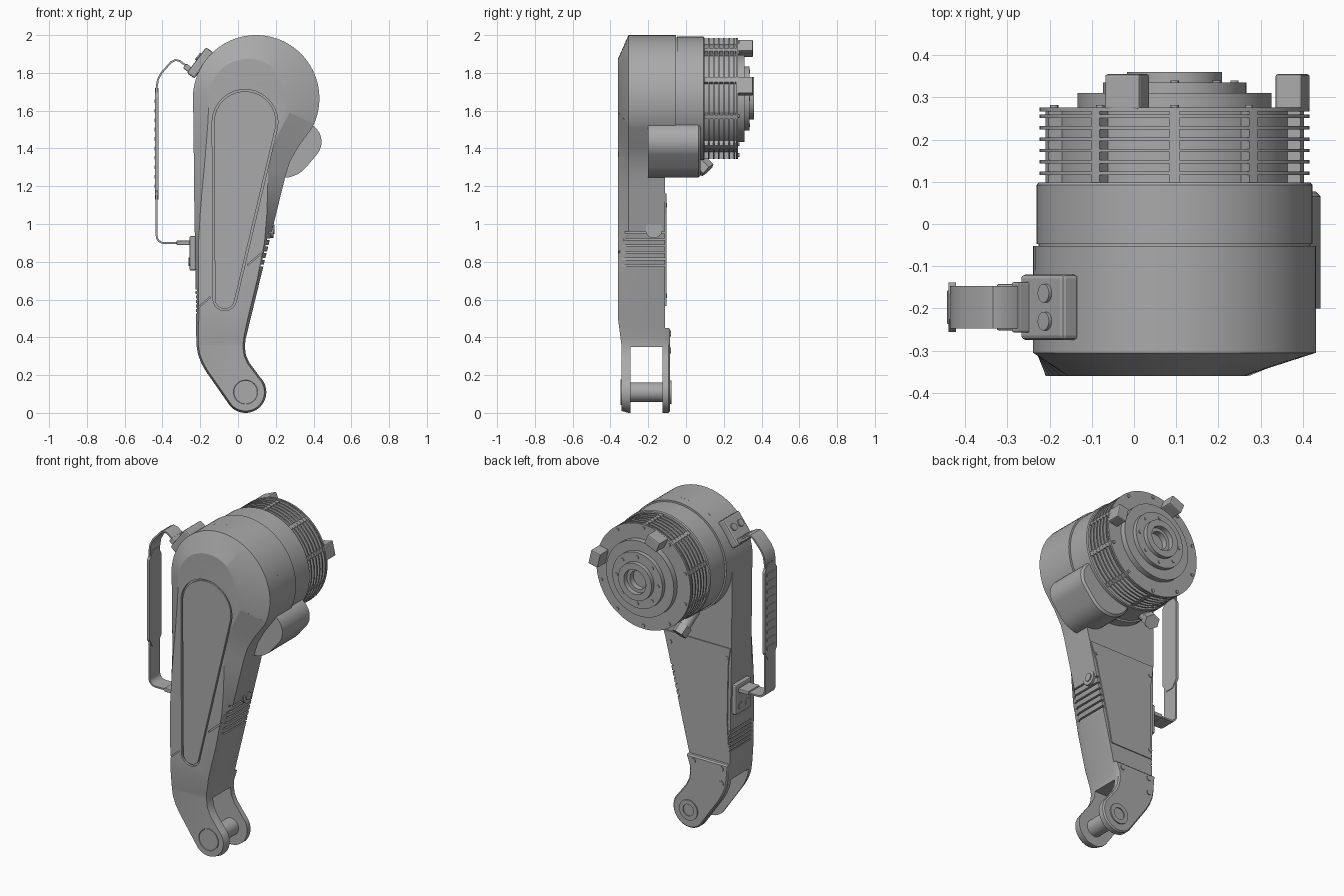
import bpy, bmesh, math
from math import sin, cos, radians, pi
from mathutils import Matrix, Vector

if "Cube" in bpy.data.objects:
    bpy.data.objects.remove(bpy.data.objects["Cube"], do_unlink=True)

grey = bpy.data.materials.new("plain_grey")
grey.use_nodes = True
grey.diffuse_color = (0.4, 0.4, 0.4, 1)
grey.node_tree.nodes["Principled BSDF"].inputs["Base Color"].default_value = (0.4, 0.4, 0.4, 1)


# ---------- helpers ----------
def make(name, bm):
    bmesh.ops.recalc_face_normals(bm, faces=bm.faces)
    me = bpy.data.meshes.new(name)
    bm.to_mesh(me)
    bm.free()
    me.materials.append(grey)
    ob = bpy.data.objects.new(name, me)
    bpy.context.scene.collection.objects.link(ob)
    return ob


def activate(ob):
    bpy.ops.object.select_all(action='DESELECT')
    ob.select_set(True)
    bpy.context.view_layer.objects.active = ob


def smooth(ob, angle=30):
    activate(ob)
    bpy.ops.object.shade_smooth_by_angle(angle=radians(angle))
    return ob


def loft(name, rings):
    """Skin closed rings of 3D points and cap both ends."""
    bm = bmesh.new()
    loops = [[bm.verts.new(p) for p in ring] for ring in rings]
    n = len(loops[0])
    for a, b in zip(loops, loops[1:]):
        for i in range(n):
            j = (i + 1) % n
            bm.faces.new((a[i], a[j], b[j], b[i]))
    bm.faces.new(loops[0])
    bm.faces.new(loops[-1])
    return make(name, bm)


def at_y(pts, y):
    return [(x, y, z) for x, z in pts]


def prism(name, pts, y0, y1):
    return loft(name, [at_y(pts, y0), at_y(pts, y1)])


def arc(cx, cz, r, a0, a1, n):
    steps = [radians(a0 + (a1 - a0) * i / n) for i in range(n + 1)]
    return [(cx + r * cos(a), cz + r * sin(a)) for a in steps]


def turned(name, cx, cz, profile, n=72):
    """Solid turned about an axis along y, from (y, radius) steps."""
    return smooth(loft(name, [at_y(arc(cx, cz, r, 0, 360, n)[:-1], y) for y, r in profile]))


def teardrop(c1, r1, c2, r2, n=24):
    dx, dz = c1[0] - c2[0], c1[1] - c2[1]
    phi = math.degrees(math.atan2(dz, dx))
    th = math.degrees(math.acos((r2 - r1) / math.hypot(dx, dz)))
    return arc(*c1, r1, phi - th, phi + th, n) + arc(*c2, r2, phi + th, phi - th + 360, n)


def inset(pts, dist):
    out = []
    for i, (x, z) in enumerate(pts):
        a, b = pts[i - 1], pts[(i + 1) % len(pts)]
        t = Vector((b[0] - a[0], b[1] - a[1])).normalized()
        d = dist(z, t.y)
        out.append((x - t.y * d, z + t.x * d))
    return out


def box(name, loc, size, tilt=0, bevel=0):
    bm = bmesh.new()
    m = Matrix.Translation(loc) @ Matrix.Rotation(radians(-tilt), 4, 'Y') @ Matrix.Diagonal((*size, 1))
    bmesh.ops.create_cube(bm, size=1, matrix=m)
    if bevel:
        bmesh.ops.bevel(bm, geom=bm.edges[:], offset=bevel, segments=2, affect='EDGES', profile=0.5)
    return make(name, bm)


def rod(name, p0, p1, r, n=24):
    p0, p1 = Vector(p0), Vector(p1)
    d = p1 - p0
    bm = bmesh.new()
    m = Matrix.Translation((p0 + p1) / 2) @ d.to_track_quat('Z', 'Y').to_matrix().to_4x4()
    bmesh.ops.create_cone(bm, cap_ends=True, segments=n, radius1=r, radius2=r, depth=d.length, matrix=m)
    return smooth(make(name, bm))


def cut(ob, cutter):
    activate(ob)
    mod = ob.modifiers.new("cut", 'BOOLEAN')
    mod.operation, mod.solver, mod.object = 'DIFFERENCE', 'EXACT', cutter
    bpy.ops.object.modifier_apply(modifier=mod.name)
    bpy.data.objects.remove(cutter, do_unlink=True)


def edge_x(z):
    return 0.045 + (z - 0.41) * 0.244


def ramp(z, a, b):
    t = min(max((z - a) / (b - a), 0), 1)
    return t * t * (3 - 2 * t)


# ---------- arm shell ----------
PX, PZ = 0.04, 0.11       # lower pivot
MX, MZ = 0.096, 1.665     # motor axis
levels = [0.45, 0.55, 0.7, 0.9, 1.05, 1.18]
outline = arc(PX, PZ, 0.11, 222, 405, 24)
outline += [(0.09, 0.225), (0.06, 0.265), (0.042, 0.305), (0.036, 0.35), (0.04, 0.39)]
outline += [(edge_x(z), z) for z in levels]
outline += [(0.25, 1.25), (0.275, 1.33), (0.32, 1.41)]
outline += arc(MX, MZ, 0.335, -28, 178, 48)
outline += [(-0.236, 1.55), (-0.234, 1.35)] + [(-0.222 - 0.012 * ramp(z, 0.4, 1.4), z) for z in levels[::-1]]
outline += [(-0.22, 0.36), (-0.212, 0.31), (-0.195, 0.265), (-0.17, 0.22)]
front = inset(outline, lambda z, nx: 0.015 + (0.115 + 0.045 * nx) * ramp(z, 0.75, 1.75))
arm = loft("arm_shell", [at_y(outline, -0.11), at_y(outline, -0.305), at_y(front, -0.36)])

# fork slot, sloped toe, panel pocket and side grooves
cut(arm, box("slot_cutter", (0, -0.21, 0.12), (1, 0.17, 0.46)))
toe = [(-0.5, 0.5), (-0.36, 0.5), (-0.342, 0.36), (-0.342, -0.1), (-0.5, -0.1)]
cut(arm, loft("toe_cutter", [[(x, y, z) for y, z in toe] for x in (-0.5, 0.5)]))
big, small = (0.037, 1.538), (-0.07, 0.603)
cut(arm, prism("pocket_cutter", teardrop(big, 0.174, small, 0.062), -0.4, -0.345))
for i in range(6):
    z = 0.78 + 0.035 * i
    cut(arm, box("groove_cutter", (edge_x(z), -0.235, z), (0.03, 0.4, 0.009)))
    cut(arm, box("groove_cutter", (-0.226, -0.235, 0.53 + 0.024 * i), (0.02, 0.4, 0.008)))
for x, z, w in ((0.1, 0.825, 0.13), (-0.185, 0.58, 0.1)):
    cut(arm, box("line_cutter", (x, -0.36, z), (w, 0.02, 0.006), 41))
smooth(arm, 20)
prism("front_panel", teardrop(big, 0.164, small, 0.052), -0.357, -0.34)

# ---------- rear of the arm ----------
cover = inset([p for p in outline if 0.5 < p[1] < 1.2], lambda z, nx: 0.018)
prism("rear_cover", cover, -0.115, -0.104)
fork = [p for p in outline if p[1] < 0.46]
fork_in = inset(fork, lambda z, nx: 0.008)
smooth(loft("rear_fork_plate", [at_y(fork, -0.125), at_y(fork, -0.093), at_y(fork_in, -0.085)]), 25)
for x, z in ((0.01, 0.42), (-0.18, 0.42), (-0.18, 0.33)):
    rod("fork_screw", (x, -0.09, z), (x, -0.08, z), 0.016)
for x, z in ((-0.205, 0.62), (-0.205, 1.1), (0.18, 1.1)):
    rod("cover_screw", (x, -0.11, z), (x, -0.1, z), 0.012)

# ---------- lower pivot ----------
rod("pivot_pin", (PX, -0.32, PZ), (PX, -0.1, PZ), 0.052, 32)
turned("front_pivot_cap", PX, PZ, [(-0.33, 0.068), (-0.347, 0.068), (-0.347, 0.064), (-0.344, 0.062)], 40)
turned("rear_pivot_ring", PX, PZ, [(-0.1, 0.036), (-0.078, 0.036), (-0.078, 0.062), (-0.1, 0.062)], 40)
ex = edge_x(0.97)
rod("side_boss", (ex - 0.03, -0.17, 0.97), (ex + 0.006, -0.17, 0.97), 0.045)
rod("side_screw", (ex, -0.17, 0.97), (ex + 0.012, -0.17, 0.97), 0.024)

# ---------- motor housing ----------
turned("housing_rear", MX, MZ, [(-0.2, 0.335), (-0.052, 0.335), (-0.052, 0.322), (-0.047, 0.322),
                                (-0.047, 0.327), (0.092, 0.327), (0.098, 0.322)])
bump = teardrop((0.242, 1.4), 0.155, (0.337, 1.435), 0.105)
bump_in = inset(bump, lambda z, nx: 0.012)
smooth(loft("side_bump", [at_y(bump, -0.2), at_y(bump, 0.065), at_y(bump_in, 0.077)]))
turned("motor_body", MX, MZ, [(0.295, 0.055), (0.33, 0.055), (0.33, 0.075), (0.36, 0.075), (0.36, 0.113),
                              (0.335, 0.113), (0.335, 0.17), (0.31, 0.17), (0.31, 0.23), (0.276, 0.23),
                              (0.276, 0.32), (0.266, 0.32), (0.266, 0.285), (0.09, 0.285)])
for i in range(6):
    y = 0.12 + 0.027 * i
    turned("cooling_fin", MX, MZ, [(y - 0.004, 0.28), (y - 0.004, 0.32), (y + 0.004, 0.32), (y + 0.004, 0.28)])
for i in range(10):
    a = 36 * i + 18
    c, s = cos(radians(a)), sin(radians(a))
    box("fin_rib", (MX + 0.298 * c, 0.182, MZ + 0.298 * s), (0.04, 0.175, 0.024), a)
    p = (MX + 0.3 * c, MZ + 0.3 * s)
    rod("flange_screw", (p[0], 0.27, p[1]), (p[0], 0.282, p[1]), 0.01, 12)
for i in range(8):
    a = pi / 4 * i
    x, z = MX + 0.094 * cos(a), MZ + 0.094 * sin(a)
    rod("hub_screw", (x, 0.35, z), (x, 0.363 - 0.003, z), 0.01, 12)
    x, z = MX + 0.142 * cos(a), MZ + 0.142 * sin(a)
    rod("ring_screw", (x, 0.33, z), (x, 0.34, z), 0.01, 12)
for a in (13, 113):
    c, s = cos(radians(a)), sin(radians(a))
    box("flange_block", (MX + 0.287 * c, 0.313, MZ + 0.287 * s), (0.065, 0.084, 0.09), a, 0.006)

# cable gland below the motor
rod("gland_neck", (-0.06, 0.0, 1.4), (-0.04, 0.09, 1.31), 0.035)
rod("gland_nut", (-0.045, 0.075, 1.325), (-0.035, 0.115, 1.285), 0.045, 6)

# ---------- handle ----------
path = [(-0.23, 1.8), (-0.27, 1.835), (-0.31, 1.864), (-0.333, 1.868), (-0.355, 1.856), (-0.405, 1.8),
        (-0.424, 1.765), (-0.431, 1.72)] + arc(-0.39, 0.94, 0.041, 180, 270, 6) + [(-0.22, 0.899)]
strip = []
for i, p in enumerate(path):
    a, b = path[max(i - 1, 0)], path[min(i + 1, len(path) - 1)]
    t = Vector((b[0] - a[0], b[1] - a[1])).normalized() * 0.005
    strip.append(((p[0] - t.y, p[1] + t.x), (p[0] + t.y, p[1] - t.x)))
smooth(prism("handle_strap", [s[0] for s in strip] + [s[1] for s in strip[::-1]], -0.247, -0.147))
grip = [(-0.225, 1.13), (-0.17, 1.13), (-0.138, 1.18), (-0.138, 1.67), (-0.17, 1.72), (-0.225, 1.72),
        (-0.256, 1.67), (-0.256, 1.18)]
loft("handle_grip", [[(x, y, z) for y, z in grip] for x in (-0.439, -0.422)])
for i in range(10):
    box("grip_ridge", (-0.439, -0.197, 1.2 + 0.05 * i), (0.008, 0.08, 0.02), 0, 0.003)

# handle brackets with screws
box("top_bracket", (-0.2, 1 - 1.197, 1.853), (0.17, 0.155, 0.05), 53, 0.01)
box("top_clamp", (-0.262, -0.197, 1.822), (0.05, 0.12, 0.03), 143, 0.005)
box("lower_bracket", (-0.24, -0.197, 0.845), (0.034, 0.15, 0.185), 0, 0.01)
box("lower_clamp", (-0.285, -0.197, 0.9), (0.08, 0.11, 0.024), 0, 0.005)
for y in (-0.23, -0.164):
    rod("top_bracket_screw", (-0.19, y, 1.87), (-0.215, y, 1.889), 0.022)
    rod("lower_bracket_screw", (-0.25, y, 0.8), (-0.261, y, 0.8), 0.022)
